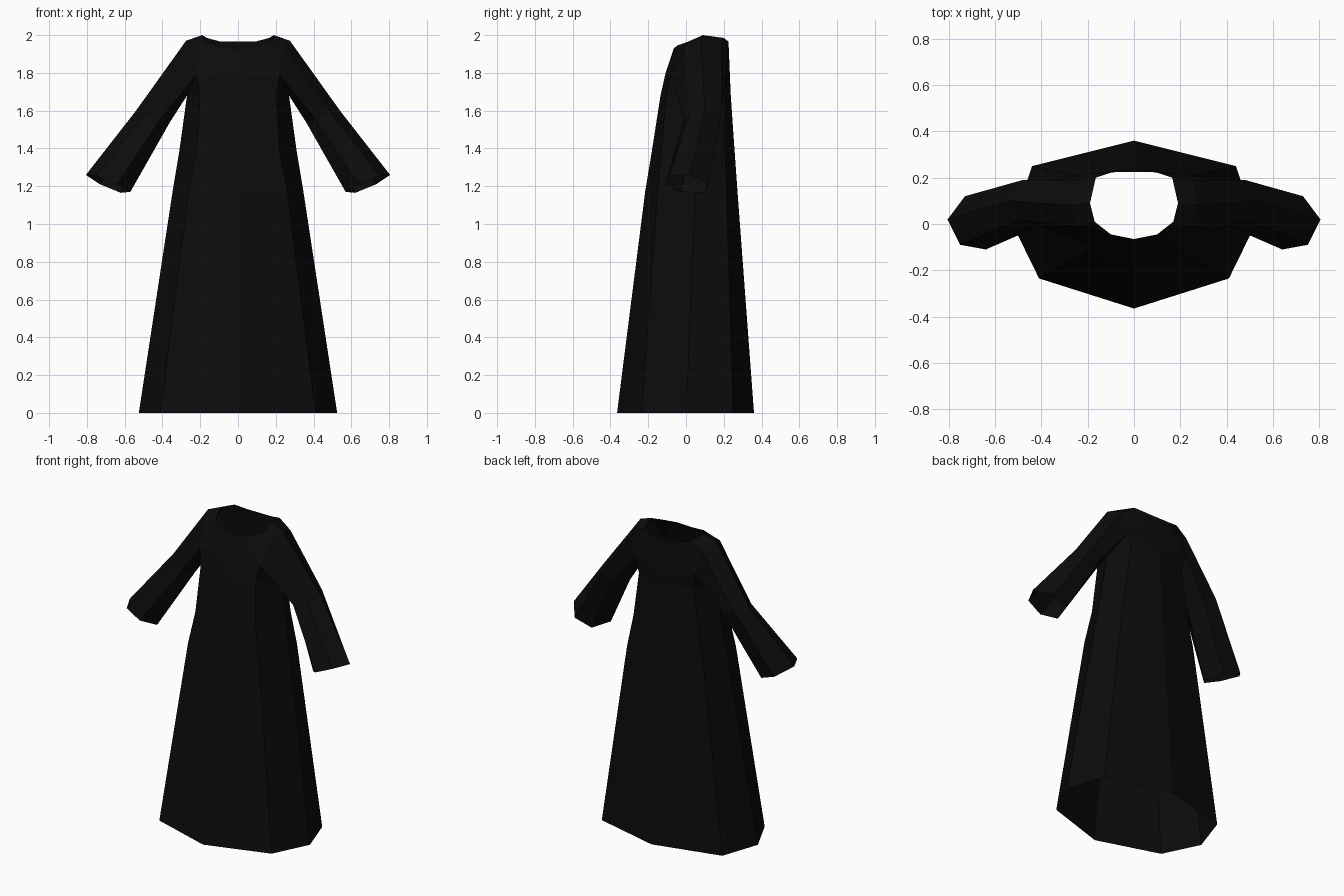
import bpy, bmesh

if "Cube" in bpy.data.objects:
    bpy.data.objects.remove(bpy.data.objects["Cube"])

black = bpy.data.materials.new("black cloth")
black.diffuse_color = (0.0035, 0.0035, 0.0035, 1)
black.use_nodes = True
black.node_tree.nodes["Principled BSDF"].inputs["Base Color"].default_value = black.diffuse_color


def bridge(bm, a, b, closed=False):
    """Quads between two rows of vertices."""
    n = len(a)
    for i in range(n if closed else n - 1):
        j = (i + 1) % n
        bm.faces.new((a[i], a[j], b[j], b[i]))


def row(bm, pts):
    return [bm.verts.new(p) for p in pts]


def ring(bm, z, front, fx, fy, side, sy, bx, by, back):
    """Half cross-section of the gown, front centre to back centre."""
    return row(bm, [(0, front, z), (fx, fy, z), (side, sy, z), (bx, by, z), (0, back, z)])


bm = bmesh.new()

# Skirt, from hem up to armpit (right half)
rings = [ring(bm, 0.00, -.365, .41, -.235, .525, .00, .44, .25, .36),
         ring(bm, 1.18, -.215, .26, -.150, .345, .05, .28, .215, .272),
         ring(bm, 1.39, -.180, .22, -.130, .310, .06, .24, .205, .257),
         ring(bm, 1.68, -.135, .20, -.105, .270, .07, .20, .205, .237)]
for lo, hi in zip(rings, rings[1:]):
    bridge(bm, lo, hi)
f0, f1, s, b1, b0 = rings[-1]

# Neckline and armhole
neck = row(bm, [(0, -.065, 1.93), (.10, -.045, 1.945), (.17, .01, 1.965), (.19, .09, 2.0),
                (.165, .20, 1.985), (.09, .225, 1.965), (0, .225, 1.965)])
arm = [s] + row(bm, [(.22, -.08, 1.79), (.24, -.01, 1.93), (.275, .08, 1.97),
                     (.25, .19, 1.93), (.22, .215, 1.79)])
chest = bm.verts.new((0, -.108, 1.8))

# Chest, shoulder and back panels
for f in ((f0, f1, arm[1], chest), (f1, s, arm[1]), (chest, arm[1], neck[1], neck[0]),
          (s, b1, arm[5]), (b1, b0, arm[5]), (b0, neck[6], neck[5], arm[5])):
    bm.faces.new(f)
bridge(bm, arm[1:], neck[1:6])

# Sleeve, bent slightly forward at the elbow, with an open cuff
elbow = row(bm, [(.36, .07, 1.54), (.41, -.01, 1.555), (.49, .02, 1.59),
                 (.54, .10, 1.60), (.48, .19, 1.60), (.40, .18, 1.56)])
cuff = row(bm, [(.57, -.03, 1.17), (.64, -.11, 1.21), (.75, -.09, 1.255),
                (.805, .02, 1.26), (.73, .12, 1.21), (.62, .10, 1.165)])
bridge(bm, arm, elbow, True)
bridge(bm, elbow, cuff, True)

# Mirror to the left half and weld the centre seam
geom = bm.verts[:] + bm.edges[:] + bm.faces[:]
bmesh.ops.mirror(bm, geom=geom, axis='X', merge_dist=0.001)
bmesh.ops.remove_doubles(bm, verts=bm.verts[:], dist=0.001)
bmesh.ops.recalc_face_normals(bm, faces=bm.faces[:])

mesh = bpy.data.meshes.new("gown")
bm.to_mesh(mesh)
bm.free()
mesh.materials.append(black)
bpy.context.collection.objects.link(bpy.data.objects.new("gown", mesh))
